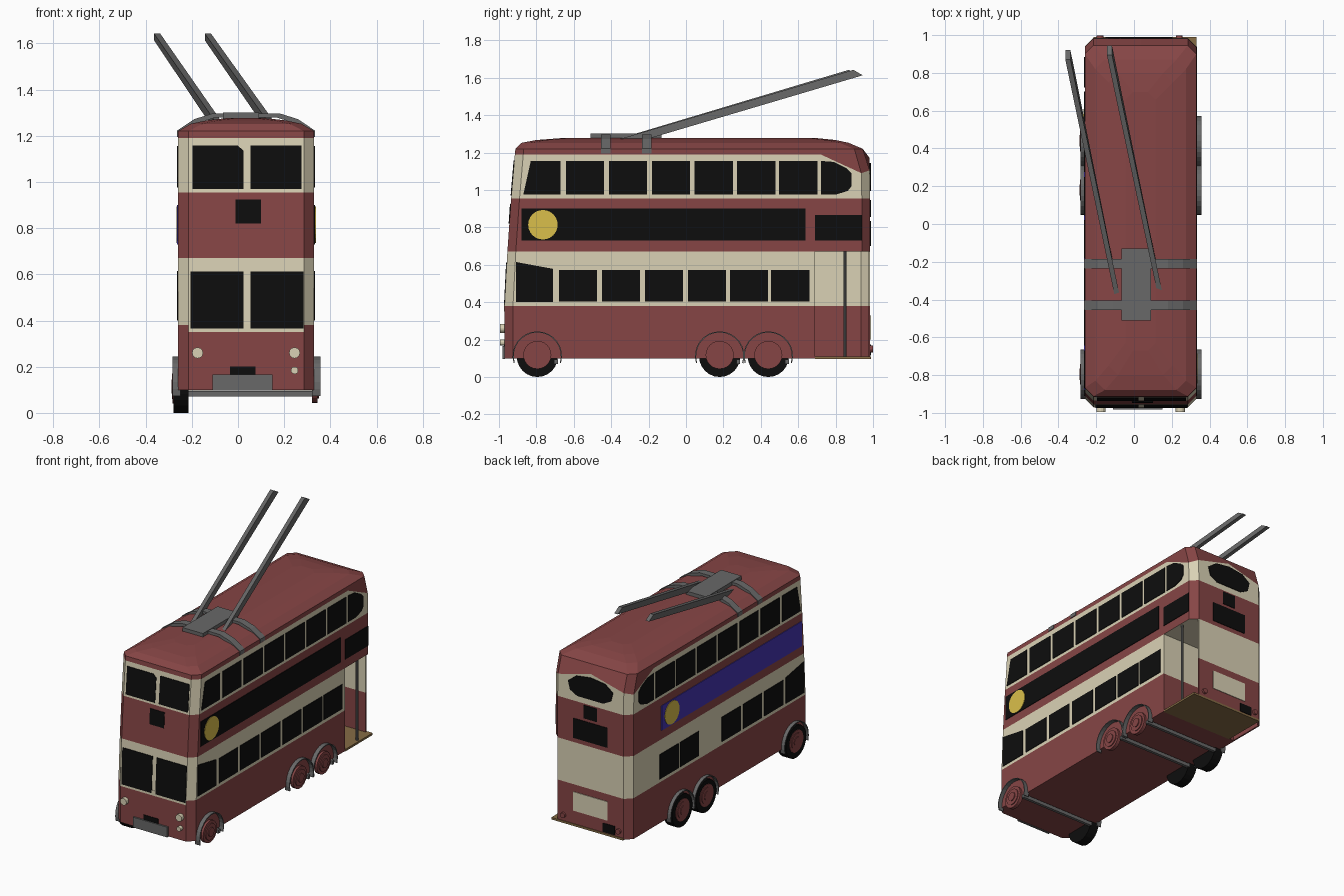
import bpy, bmesh, math
from mathutils import Vector

old = bpy.data.objects.get("Cube")
if old:
    bpy.data.objects.remove(old, do_unlink=True)


def material(name, r, g, b):
    m = bpy.data.materials.new(name)
    m.use_nodes = True
    m.diffuse_color = (r, g, b, 1)
    m.node_tree.nodes["Principled BSDF"].inputs["Base Color"].default_value = (r, g, b, 1)
    return m


RED = material("maroon paint", 0.24, 0.06, 0.06)
CREAM = material("cream paint", 0.70, 0.64, 0.46)
BLACK = material("black glass", 0.004, 0.004, 0.004)
GREY = material("grey metal", 0.14, 0.14, 0.14)
YELLOW = material("yellow disc", 0.70, 0.52, 0.07)
BLUE = material("blue panel", 0.06, 0.035, 0.45)
BROWN = material("brown floor", 0.24, 0.15, 0.06)
CX = 0.035          # body centre line
HW = 0.295          # body half width
RIGHT, LEFT = CX + HW, CX - HW
REAR = 0.985
DOOR = 0.69         # front edge of the open rear platform


def finish(name, bm, mats):
    bmesh.ops.recalc_face_normals(bm, faces=bm.faces)
    me = bpy.data.meshes.new(name)
    bm.to_mesh(me)
    bm.free()
    for m in mats:
        me.materials.append(m)
    ob = bpy.data.objects.new(name, me)
    bpy.context.collection.objects.link(ob)
    return ob


def loft(name, rings, bands, mats, caps=(0, 0)):
    """Skin closed rings; bands gives the material index of each step."""
    bm = bmesh.new()
    rows = [[bm.verts.new(p) for p in ring] for ring in rings]
    n = len(rows[0])
    for a, b, idx in zip(rows, rows[1:], bands):
        for i in range(n):
            j = (i + 1) % n
            bm.faces.new((a[i], a[j], b[j], b[i])).material_index = idx
    bm.faces.new(rows[0][::-1]).material_index = caps[0]
    bm.faces.new(rows[-1]).material_index = caps[1]
    return finish(name, bm, mats)


def slab(name, points, depth, mat):
    """Extrude a 3D outline by a vector."""
    d = Vector(depth)
    return loft(name, [points, [Vector(p) + d for p in points]], [0], [mat])


def box(name, x0, x1, y0, y1, z0, z1, mat):
    return slab(name, [(x0, y0, z0), (x1, y0, z0), (x1, y1, z0), (x0, y1, z0)], (0, 0, z1 - z0), mat)


def rect(u0, u1, v0, v1):
    return [(u0, v0), (u1, v0), (u1, v1), (u0, v1)]


def circle(u, v, r, n=24):
    return [(u + r * math.cos(math.tau * i / n), v + r * math.sin(math.tau * i / n)) for i in range(n)]


# Front wall leans back with height
FRONT = [(0.1, -0.97), (0.38, -0.97), (0.67, -0.955), (0.955, -0.935), (1.19, -0.915)]


def front_y(z):
    for (z0, y0), (z1, y1) in zip(FRONT, FRONT[1:]):
        if z <= z1:
            return y0 + (y1 - y0) * (z - z0) / (z1 - z0)
    return FRONT[-1][1]


def side_plate(name, pts, x, mat, lift=0.004):
    s = 1 if x > 0 else -1
    slab(name, [(x - s * 0.003, y, z) for y, z in pts], (s * (lift + 0.003), 0, 0), mat)


def front_plate(name, pts, mat, lift=0.004):
    slab(name, [(x, front_y(z) + 0.003, z) for x, z in pts], (0, -lift - 0.003, 0), mat)


def rear_plate(name, pts, mat, lift=0.004):
    slab(name, [(x, REAR - 0.004, z) for x, z in pts], (0, lift + 0.004, 0), mat)


# Lower saloon, square at the platform bulkhead
c = 0.045
lower = []
for z, y in FRONT[:3]:
    lower.append([(LEFT + c, y, z), (RIGHT - c, y, z), (RIGHT, y + c, z), (RIGHT, DOOR, z),
                  (LEFT, DOOR, z), (LEFT, y + c, z)])
loft("lower_body", lower, [0, 1], [RED, CREAM])

# Walls round the open platform
t = 0.01
wall = [(LEFT, DOOR), (LEFT, REAR - c), (LEFT + c, REAR), (RIGHT - c, REAR),
        (RIGHT - c, REAR - t), (LEFT + c + t / 2, REAR - t), (LEFT + t, REAR - c - t / 2), (LEFT + t, DOOR)]
loft("platform_wall", [[(x, y, z) for x, y in wall] for z in (0.1, 0.38, 0.67)], [0, 1], [RED, CREAM], (0, 1))
box("platform_floor", LEFT + c, RIGHT, DOOR, REAR + 0.005, 0.096, 0.11, BROWN)
slab("platform_pole", [(x, y, 0.1) for x, y in circle(0.31, 0.85, 0.009, 8)], (0, 0, 0.57), GREY)


# Upper deck and domed roof; the eave drops round the rear corners
def ring(z, yf, yr, hw, c, drop=(0, 0, 0)):
    ym = min(0.72, yr - c - 0.04)
    half = [(hw - c, yf, z), (hw, yf + c, z), (hw, ym, z), (hw, yr - c, z - drop[0]), (hw - c, yr, z - drop[1])]
    return ([(CX + x, y, h) for x, y, h in half] + [(CX, yr, z - drop[2])]
            + [(CX - x, y, h) for x, y, h in reversed(half)])


upper = [ring(0.67, -0.955, REAR, HW, c), ring(0.955, -0.935, REAR, HW, c),
         ring(1.19, -0.915, REAR - 0.003, HW, c, (0.1, 0.085, 0.02)),
         ring(1.22, -0.912, 0.945, HW, c), ring(1.252, -0.88, 0.87, 0.24, 0.05),
         ring(1.267, -0.80, 0.80, 0.17, 0.05), ring(1.277, -0.67, 0.70, 0.08, 0.04)]
loft("upper_body", upper, [0, 1, 0, 0, 0, 0], [RED, CREAM], (1, 0))

# Side windows and advertising panels
W = 0.204
upper_starts = [-0.642, -0.412, -0.182, 0.046, 0.274, 0.498]
lower_starts = [-0.68, -0.45, -0.22, 0.01, 0.235, 0.455]
upper_nose = [(-0.87, 0.975), (-0.67, 0.975), (-0.67, 1.155), (-0.83, 1.155)]
upper_tail = [(0.722, 0.975), (0.80, 0.975), (0.865, 0.995), (0.885, 1.02), (0.885, 1.09), (0.86, 1.115),
              (0.79, 1.15), (0.722, 1.155)]
lower_nose = [(-0.91, 0.40), (-0.71, 0.40), (-0.71, 0.578), (-0.91, 0.615)]
for x, word in ((RIGHT, "left"), (LEFT, "right")):
    for i, y in enumerate(upper_starts):
        side_plate(f"{word}_upper_window_{i}", rect(y, y + W, 0.975, 1.155), x, BLACK)
    for i, y in enumerate(lower_starts):
        if x > 0 or i != 3:
            side_plate(f"{word}_lower_window_{i}", rect(y, y + W, 0.403, 0.572), x, BLACK)
    for part, pts in (("upper_nose", upper_nose), ("upper_tail", upper_tail), ("lower_nose", lower_nose)):
        side_plate(f"{word}_{part}_window", pts, x, BLACK)
    side_plate(f"{word}_side_panel", rect(-0.88, 0.64, 0.73, 0.90), x, BLACK if x > 0 else BLUE)
    side_plate(f"{word}_side_disc", circle(-0.765 if x > 0 else 0.53, 0.814, 0.079), x, YELLOW, 0.007)
side_plate("platform_panel", rect(0.69, 0.94, 0.73, 0.865), RIGHT, BLACK)

# Front windows, sign, bumper and lamps
front_plate("front_cream_edge", rect(LEFT + c, RIGHT - c, 0.35, 0.385), CREAM, 0.002)
front_plate("front_upper_window_right", [(-0.197, 0.97), (0.024, 0.97), (0.024, 1.135), (0, 1.157),
                                         (-0.197, 1.157)], BLACK)
front_plate("front_upper_window_left", rect(0.054, 0.275, 0.97, 1.157), BLACK)
for word, x in (("right", -0.205), ("left", 0.054)):
    front_plate(f"front_lower_window_{word}", rect(x, x + 0.229, 0.365, 0.612), BLACK)
front_plate("front_sign", rect(-0.01, 0.10, 0.82, 0.925), BLACK)
front_plate("front_number_plate", rect(-0.035, 0.075, 0.165, 0.2), BLACK)
front_plate("front_bumper", rect(-0.11, 0.15, 0.097, 0.167), GREY, 0.012)
for name, x, z, r in (("headlamp_right", -0.175, 0.26, 0.024), ("headlamp_left", 0.245, 0.26, 0.024),
                      ("fog_lamp", 0.245, 0.184, 0.016)):
    front_plate(name, circle(x, z, r, 12), CREAM, 0.025)

# Rear window, signs and lamps
arch = [(0, 1.145), (0.11, 1.13), (0.17, 1.085), (0.155, 1.025), (0.10, 0.995)]
rear_plate("rear_upper_window", [(CX + x, z) for x, z in arch]
           + [(CX - x, z) for x, z in reversed(arch[1:])], BLACK)
rear_plate("rear_small_sign", rect(CX - 0.05, CX + 0.05, 0.855, 0.945), BLACK)
rear_plate("rear_sign", rect(CX - 0.13, CX + 0.13, 0.70, 0.835), BLACK)
rear_plate("rear_panel", rect(CX - 0.13, CX + 0.13, 0.2, 0.33), CREAM)
rear_plate("rear_number_plate", rect(-0.15, -0.06, 0.115, 0.175), BLACK)
for word, x in (("right", -0.18), ("left", 0.24)):
    rear_plate(f"tail_lamp_{word}", circle(x, 0.15, 0.018, 12), RED, 0.014)


# Wheels, mudguards and axle bars
def disc(name, y, z, r, x0, x1, mat):
    slab(name, [(x0, u, v) for u, v in circle(y, z, r)], (x1 - x0, 0, 0), mat)


for i, y in enumerate((-0.795, 0.18, 0.44)):
    disc(f"tyre_{i}", y, 0.11, 0.11, -0.28, -0.215, BLACK)
    for step, r in enumerate((0.075, 0.055, 0.03)):
        out = 0.006 * step
        disc(f"left_hub_{i}_{step}", y, 0.118, r, 0.32, 0.345 + out, RED)
        disc(f"right_hub_{i}_{step}", y, 0.115, r, -0.22, -0.283 - out / 2, RED)
    angles = [math.radians(-17 + 214 * k / 16) for k in range(17)]
    guard = [(y + r * math.cos(a), 0.112 + r * math.sin(a))
             for r, seq in ((0.132, angles), (0.126, angles[::-1])) for a in seq]
    for word, x0, x1 in (("left", 0.32, 0.358), ("right", -0.25, -0.284)):
        slab(f"{word}_mudguard_{i}", [(x0, u, v) for u, v in guard], (x1 - x0, 0, 0), GREY)
    box(f"axle_bar_{i}", -0.22, 0.345, y + 0.09, y + 0.11, 0.07, 0.094, GREY)

# Roof rails and mounting plate
rail = [(0.299, 1.195), (0.299, 1.222), (0.225, 1.272), (0.145, 1.297)]
inner = [(x - 0.012, z - 0.018) for x, z in rail[1:]]
inner.insert(0, (0.286, 1.195))
outline = ([(CX + x, z) for x, z in rail] + [(CX - x, z) for x, z in reversed(rail)]
           + [(CX - x, z) for x, z in inner] + [(CX + x, z) for x, z in reversed(inner)])
for i, y in enumerate((-0.455, -0.235)):
    slab(f"roof_rail_{i}", [(x, y, z) for x, z in outline], (0, 0.05, 0), GREY)
box("roof_mount", -0.065, 0.09, -0.51, -0.13, 1.27, 1.301, GREY)

# Trolley poles
for word, a, b in (("right", (-0.085, -0.40, 1.24), (-0.35, 0.92, 1.635)),
                   ("left", (0.135, -0.355, 1.25), (-0.13, 0.945, 1.635))):
    w, h = 0.0135, 0.022
    ends = [[(x + w * sx, y, z + h * sz) for sx, sz in ((-1, -1), (1, -1), (1, 1), (-1, 1))]
            for x, y, z in (a, b)]
    ends[1] = [(x, y - (0.05 if z > b[2] else 0), z - (0.015 if z > b[2] else 0)) for x, y, z in ends[1]]
    loft(f"trolley_pole_{word}", ends, [0], [GREY])
